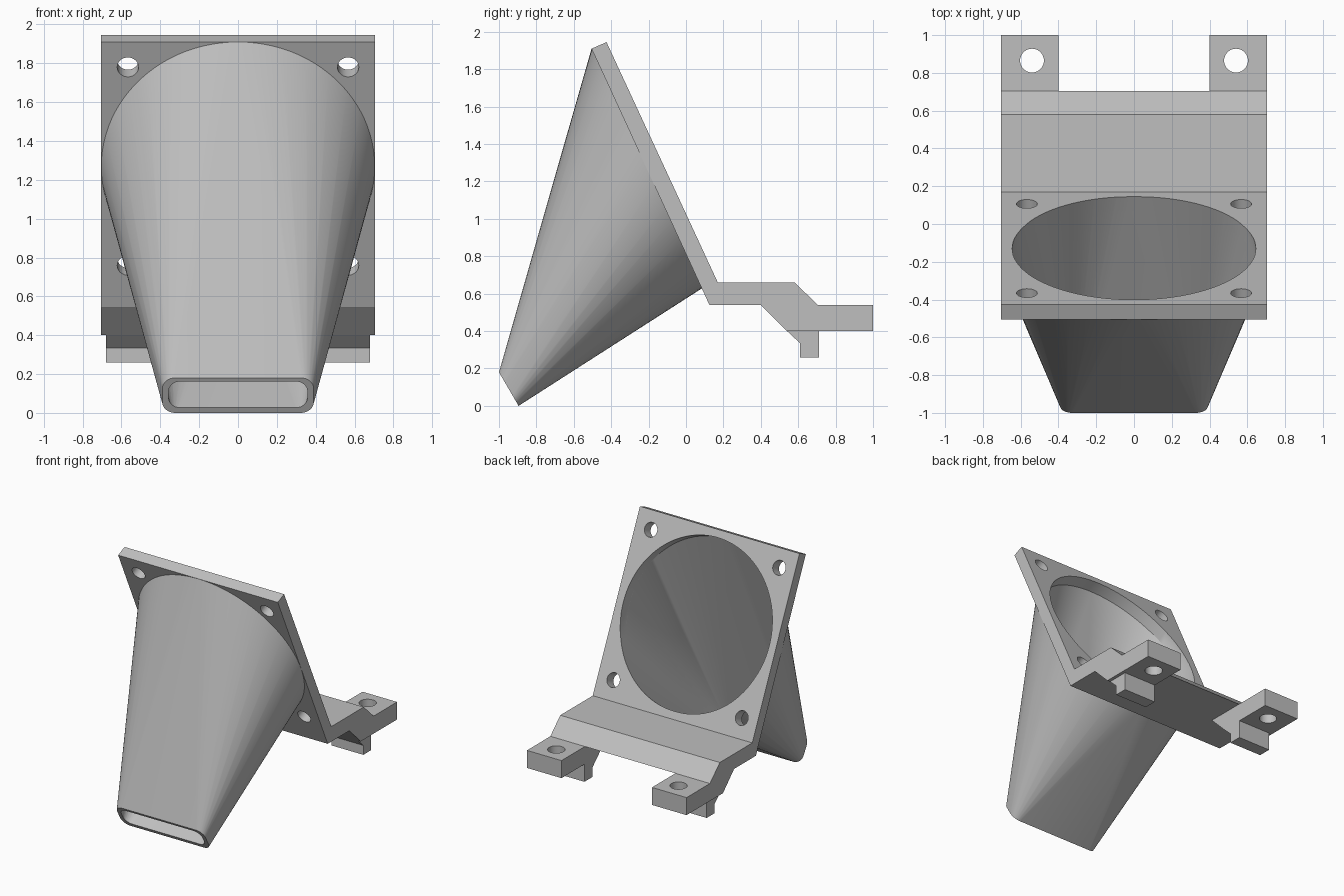
import bpy, bmesh
from math import cos, sin, pi, radians
from mathutils import Matrix, Vector

cube = bpy.data.objects.get("Cube")
if cube:
    bpy.data.objects.remove(cube, do_unlink=True)

grey = bpy.data.materials.new("plain_grey")
grey.use_nodes = True
COLOUR = (0.52, 0.52, 0.52, 1)
grey.diffuse_color = COLOUR
grey.node_tree.nodes["Principled BSDF"].inputs["Base Color"].default_value = COLOUR

X = Vector((1, 0, 0))


def frame(origin, down):
    """Matrix whose local y runs down the slope and local z is the plane normal."""
    v = Vector(down).normalized()
    m = Matrix((X, v, X.cross(v))).transposed().to_4x4()
    m.translation = origin
    return m


def finish(bm, name):
    bmesh.ops.recalc_face_normals(bm, faces=bm.faces[:])
    mesh = bpy.data.meshes.new(name)
    bm.to_mesh(mesh)
    bm.free()
    mesh.materials.append(grey)
    obj = bpy.data.objects.new(name, mesh)
    bpy.context.collection.objects.link(obj)
    return obj


def prism(name, profile, x0, x1):
    """Side profile (y, z) extruded along x."""
    bm = bmesh.new()
    face = bm.faces.new([bm.verts.new((x0, y, z)) for y, z in profile])
    geom = bmesh.ops.extrude_face_region(bm, geom=[face])["geom"]
    moved = [g for g in geom if isinstance(g, bmesh.types.BMVert)]
    bmesh.ops.translate(bm, verts=moved, vec=(x1 - x0, 0, 0))
    return finish(bm, name)


def cylinder(name, radius, depth, matrix):
    bm = bmesh.new()
    bmesh.ops.create_cone(bm, cap_ends=True, segments=40, radius1=radius,
                          radius2=radius, depth=depth, matrix=matrix)
    return finish(bm, name)


def circle(radius, matrix, z=0, n=96):
    return [matrix @ Vector((radius * cos(2 * pi * i / n), radius * sin(2 * pi * i / n), z))
            for i in range(n)]


def rounded_rect(half_w, half_h, r, matrix, z=0, n=8):
    points = []
    for q, (sx, sy) in enumerate([(1, 1), (-1, 1), (-1, -1), (1, -1)]):
        for i in range(n + 1):
            a = (q + i / n) * pi / 2
            points.append(matrix @ Vector((sx * (half_w - r) + r * cos(a),
                                           sy * (half_h - r) + r * sin(a), z)))
    return points


def hull(name, points):
    bm = bmesh.new()
    verts = [bm.verts.new(p) for p in points]
    result = bmesh.ops.convex_hull(bm, input=verts)
    loose = {v for v in result["geom_interior"] + result["geom_unused"]
             if isinstance(v, bmesh.types.BMVert)}
    bmesh.ops.delete(bm, geom=list(loose), context='VERTS')
    bmesh.ops.dissolve_limit(bm, angle_limit=radians(0.05),
                             verts=bm.verts[:], edges=bm.edges[:])
    return finish(bm, name)


def cut(obj, cutter):
    mod = obj.modifiers.new("cut", 'BOOLEAN')
    mod.operation = 'DIFFERENCE'
    mod.solver = 'EXACT'
    mod.object = cutter
    bpy.context.view_layer.objects.active = obj
    bpy.ops.object.modifier_apply(modifier=mod.name)


def discard(obj):
    obj.hide_render = True
    bpy.data.objects.remove(obj, do_unlink=True)


# Sloped mounting plane and tilted nozzle mouth
THICK = 0.088
plate = frame((0, -0.207, 1.271), (0, 0.423, -0.906))
mouth = frame((0, -0.9475, 0.09), (0, 0.504, -0.864))

# Mounting plate with its shelf
mount = prism("mounting_plate", [(-0.505, 1.91), (-0.425, 1.945), (0.17, 0.66),
                                 (0.58, 0.66), (0.705, 0.54), (0.125, 0.54)], -0.705, 0.705)

# Funnel between the round opening and the flat mouth
funnel = hull("funnel", circle(0.705, plate) + rounded_rect(0.39, 0.104, 0.065, mouth))
bore = hull("bore_cutter", circle(0.645, plate, -0.001) + circle(0.645, plate, THICK + 0.05)
            + rounded_rect(0.355, 0.074, 0.055, mouth, -0.01))
cut(funnel, bore)
cut(mount, bore)
discard(bore)

# Screw holes in the plate corners
for sx in (-1, 1):
    for sy in (-1, 1):
        hole = cylinder("hole_cutter", 0.055, 0.3,
                        plate @ Matrix.Translation((sx * 0.567, sy * 0.562, THICK / 2)))
        cut(mount, hole)
        discard(hole)

# Rear tabs with screw holes, and the small hooks below them
parts = [mount, funnel]
for side, s in (("left", 1), ("right", -1)):
    tab = prism(side + "_tab", [(0.40, 0.54), (0.54, 0.40), (1, 0.40), (1, 0.54)],
                s * 0.40, s * 0.705)
    hole = cylinder("hole_cutter", 0.063, 0.5, Matrix.Translation((s * 0.54, 0.865, 0.47)))
    cut(tab, hole)
    discard(hole)
    hook = prism(side + "_hook", [(0.54, 0.40), (0.61, 0.335), (0.61, 0.26),
                                  (0.71, 0.26), (0.71, 0.40)], s * 0.40, s * 0.68)
    parts += [tab, hook]

# Smooth the curved walls, keep corners sharp
bpy.ops.object.select_all(action='DESELECT')
for part in parts:
    part.select_set(True)
bpy.context.view_layer.objects.active = funnel
bpy.ops.object.shade_smooth_by_angle(angle=radians(30))
